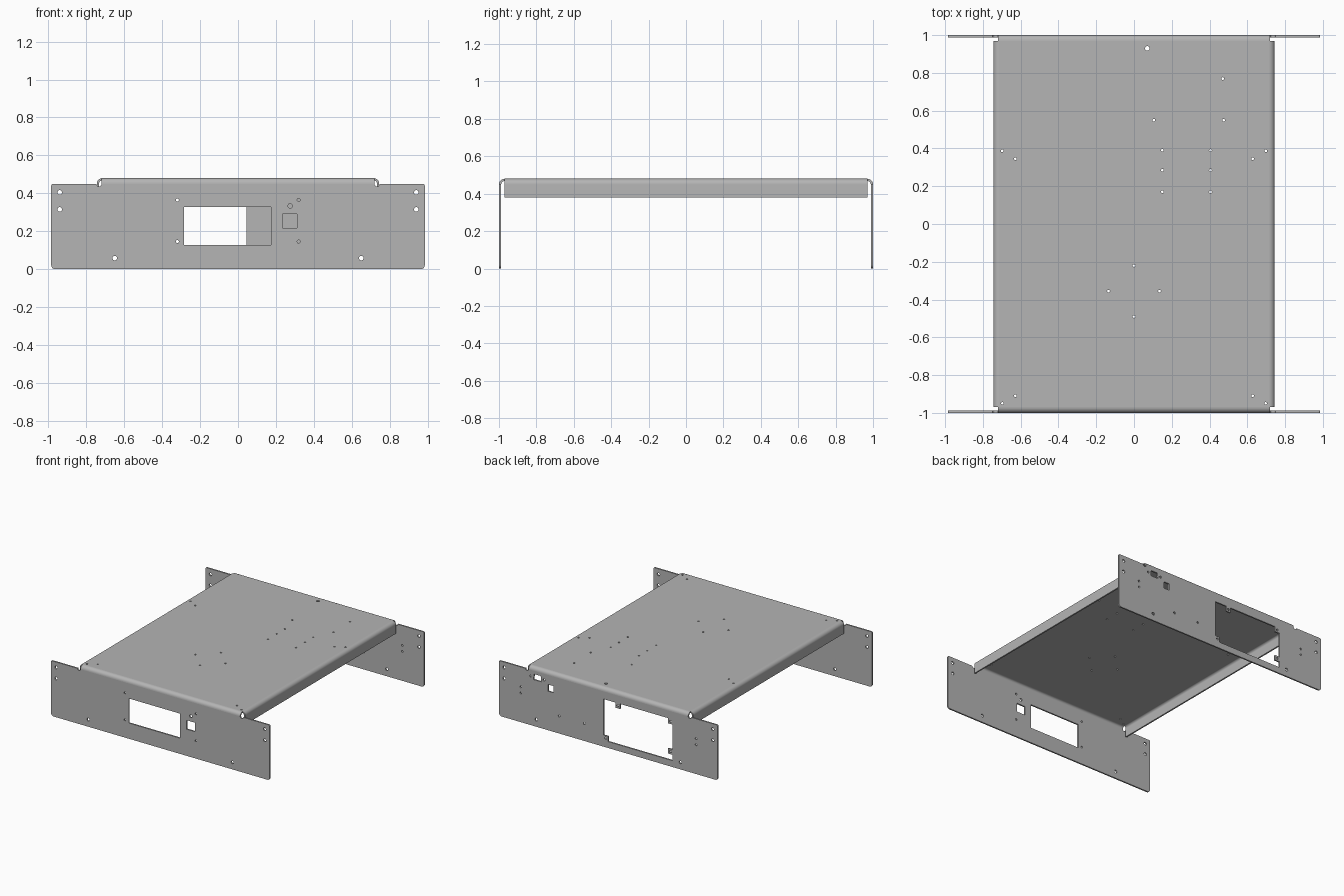
import bpy, bmesh, math
from mathutils import Matrix

if "Cube" in bpy.data.objects:
    bpy.data.objects.remove(bpy.data.objects["Cube"], do_unlink=True)

GREY = (0.46, 0.46, 0.46, 1)
metal = bpy.data.materials.new("grey sheet metal")
metal.use_nodes = True
metal.diffuse_color = GREY
metal.node_tree.nodes["Principled BSDF"].inputs["Base Color"].default_value = GREY

T = 0.012                                   # sheet thickness
TOP, PANEL_TOP, HALF_W = 0.48, 0.45, 0.985
BEND = TOP - PANEL_TOP                      # outer bend radius
TOP_X, TOP_Y = 0.715, 0.97                  # flat area of the top sheet
XY = Matrix.Identity(4)
XZ = Matrix.Rotation(math.pi / 2, 4, "X")   # drawn in x, z; extruded along y
YZ = Matrix(((0, 0, 1, 0), (1, 0, 0, 0), (0, 1, 0, 0), (0, 0, 0, 1)))


def arc(cx, cy, r, start, end, n=6):
    angles = [math.radians(start + (end - start) * i / n) for i in range(n + 1)]
    return [(cx + r * math.cos(a), cy + r * math.sin(a)) for a in angles]


def circle(cx, cy, r):
    return arc(cx, cy, r, 0, 360, 16)[:-1]


def rect(x0, y0, x1, y1):
    return [(x0, y0), (x1, y0), (x1, y1), (x0, y1)]


def sheet(name, outline, holes, depth, matrix):
    """Extrude a flat outline with holes and place it."""
    curve = bpy.data.curves.new(name + "_outline", "CURVE")
    curve.dimensions, curve.fill_mode = "2D", "BOTH"
    curve.extrude = depth / 2
    for loop in [outline] + holes:
        spline = curve.splines.new("POLY")
        spline.points.add(len(loop) - 1)
        for point, (x, y) in zip(spline.points, loop):
            point.co = (x, y, 0, 1)
        spline.use_cyclic_u = True
    helper = bpy.data.objects.new(name + "_helper", curve)
    bpy.context.scene.collection.objects.link(helper)
    bpy.context.view_layer.update()
    evaluated = helper.evaluated_get(bpy.context.evaluated_depsgraph_get())
    mesh = bpy.data.meshes.new_from_object(evaluated)
    bpy.data.objects.remove(helper, do_unlink=True)
    bpy.data.curves.remove(curve)
    mesh.transform(matrix)
    bm = bmesh.new()
    bm.from_mesh(mesh)
    bmesh.ops.remove_doubles(bm, verts=bm.verts, dist=0.00002)
    bmesh.ops.recalc_face_normals(bm, faces=bm.faces)
    for face in bm.faces:
        face.smooth = True
        face.material_index = 0
    for edge in bm.edges:
        edge.smooth = edge.is_manifold and edge.calc_face_angle(0) < math.radians(35)
    bm.to_mesh(mesh)
    bm.free()
    mesh.materials.clear()
    mesh.materials.append(metal)
    obj = bpy.data.objects.new(name, mesh)
    bpy.context.scene.collection.objects.link(obj)
    return obj


def mirrored(points):
    return [(s * x, y) for x, y in points for s in (1, -1)]


def drill(points, r):
    return [circle(x, y, r) for x, y in points]


# Outline shared by both end panels: rounded corners and bend relief notches
half = (arc(HALF_W - 0.02, 0.02, 0.02, -90, 0)
        + arc(HALF_W - 0.008, PANEL_TOP - 0.008, 0.008, 0, 90, 3)
        + arc(0.734, PANEL_TOP, 0.014, 0, -180, 8))
panel_outline = half + [(-x, z) for x, z in reversed(half)]
mounting = drill(mirrored([(0.94, 0.405), (0.94, 0.315), (0.65, 0.058)]), 0.012)

# Front panel with display window and switch opening
front_holes = mounting + drill(mirrored([(0.32, 0.365), (0.32, 0.145)]), 0.008)
front_holes += [circle(0.275, 0.333, 0.012),
                rect(-0.285, 0.128, 0.175, 0.328),
                rect(0.235, 0.217, 0.312, 0.29)]
sheet("front_panel", panel_outline, front_holes, T,
      Matrix.Translation((0, -1 + T / 2, 0)) @ XZ)

# Rear panel with power supply opening (four screw tabs) and connectors
L, R, B, U, t = -0.58, 0.045, 0.052, 0.388, 0.042
tab_z, tab_x = 0.1, -0.105
supply = [(L, B), (R - t, B), (R - t, B + t), (R, B + t), (R, U),
          (tab_x + t, U), (tab_x + t, U - t), (tab_x, U - t), (tab_x, U),
          (L + t, U), (L + t, U - t), (L, U - t),
          (L, tab_z + t), (L + t, tab_z + t), (L + t, tab_z), (L, tab_z)]
h = t / 2
rear_holes = mounting + [supply]
rear_holes += drill([(R - h, B + h), (tab_x + h, U - h), (L + h, U - h), (L + h, tab_z + h)], 0.009)
rear_holes += drill(mirrored([(0.79, 0.288), (0.79, 0.238)]), 0.008)
rear_holes += drill([(0.443, 0.142), (0.217, 0.142), (0.7, 0.4), (0.58, 0.4)], 0.009)
rear_holes += [[(0.605, 0.378), (0.675, 0.378), (0.67, 0.424), (0.61, 0.424)],
               rect(0.495, 0.318, 0.545, 0.373)]
sheet("rear_panel", panel_outline, rear_holes, T,
      Matrix.Translation((0, 1 - T / 2, 0)) @ XZ)

# Top sheet with board mounting holes
board = [(x, y) for x in (0.15, 0.405) for y in (0.39, 0.285, 0.17)]
top_points = board + [(0.47, 0.77), (0.105, 0.55), (0.475, 0.55),
                      (0, -0.22), (0, -0.49)]
top_points += mirrored([(0.698, 0.387), (0.628, 0.345), (0.135, -0.355),
                        (0.697, -0.95), (0.628, -0.91)])
top_holes = drill(top_points, 0.007) + [circle(0.07, 0.93, 0.012)]
sheet("top_sheet", rect(-TOP_X, -TOP_Y, TOP_X, TOP_Y), top_holes, T,
      Matrix.Translation((0, 0, TOP - T / 2)) @ XY)


def bend(edge, bottom):
    """Rounded sheet edge that turns down to the given height."""
    outer = arc(edge, PANEL_TOP, BEND, 90, 0, 8)
    inner = arc(edge, PANEL_TOP, BEND - T, 0, 90, 8)
    if bottom < PANEL_TOP:
        outer.append((edge + BEND, bottom))
        inner.insert(0, (edge + BEND - T, bottom))
    return outer + inner


# Side flanges and the bends that join the top sheet to the end panels
for side, x_name, y_name in ((1, "left", "rear"), (-1, "right", "front")):
    flip_x = Matrix.Diagonal((side, 1, 1, 1))
    flip_y = Matrix.Diagonal((1, side, 1, 1))
    sheet(x_name + "_flange", bend(TOP_X, 0.38), [], 2 * TOP_Y, flip_x @ XZ)
    sheet(y_name + "_bend", bend(TOP_Y, PANEL_TOP), [], 1.44, flip_y @ YZ)
